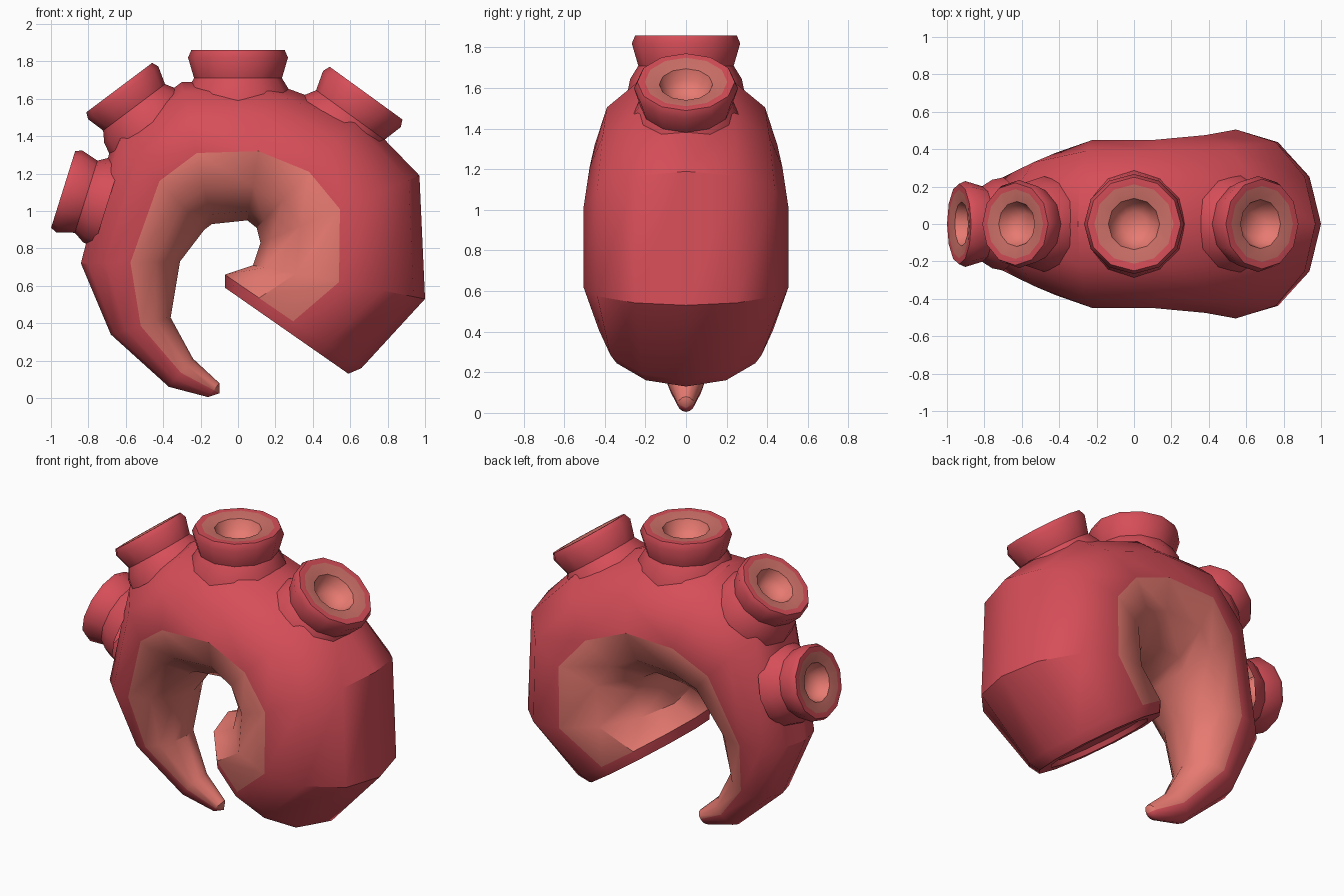
import bpy, bmesh, math
from mathutils import Vector

if "Cube" in bpy.data.objects:
    bpy.data.objects.remove(bpy.data.objects["Cube"])


def material(name, rgb):
    m = bpy.data.materials.new(name)
    m.diffuse_color = (*rgb, 1)
    m.use_nodes = True
    m.node_tree.nodes["Principled BSDF"].inputs["Base Color"].default_value = m.diffuse_color
    return m


RED = material("red skin", (0.67, 0.075, 0.098))
SALMON = material("salmon underside", (0.80, 0.195, 0.165))
ROSE = material("dusky rose rim", (0.61, 0.162, 0.138))
N = 12


def finish(bm, name, mats, angle):
    bmesh.ops.recalc_face_normals(bm, faces=bm.faces[:])
    me = bpy.data.meshes.new(name)
    bm.to_mesh(me)
    bm.free()
    ob = bpy.data.objects.new(name, me)
    bpy.context.collection.objects.link(ob)
    for m in mats:
        me.materials.append(m)
    bpy.ops.object.select_all(action='DESELECT')
    ob.select_set(True)
    bpy.context.view_layer.objects.active = ob
    bpy.ops.object.shade_smooth_by_angle(angle=math.radians(angle))
    return ob


def bridge(bm, a, b, mat_rule):
    for i in range(N):
        j = (i + 1) % N
        f = bm.faces.new((a[i], a[j], b[j], b[i]))
        f.material_index = mat_rule(i)


# Tentacle: elliptical sections (outer x, z, inner x, z, half width)
SECTIONS = [
    (0.59, 0.13, -0.07, 0.59, 0.395),
    (0.66, 0.16, -0.07, 0.66, 0.43),
    (1.00, 0.53, 0.08, 0.71, 0.505),
    (0.97, 1.19, 0.12, 0.83, 0.505),
    (0.66, 1.51, 0.10, 0.91, 0.475),
    (0.17, 1.69, 0.05, 0.95, 0.45),
    (-0.30, 1.69, -0.14, 0.93, 0.45),
    (-0.66, 1.42, -0.18, 0.90, 0.38),
    (-0.84, 0.72, -0.31, 0.73, 0.285),
    (-0.68, 0.34, -0.36, 0.43, 0.19),
    (-0.37, 0.06, -0.24, 0.21, 0.085),
    (-0.16, 0.005, -0.10, 0.08, 0.04),
]
bm = bmesh.new()
rings = []
for ox, oz, ix, iz, w in SECTIONS:
    o, i = Vector((ox, 0, oz)), Vector((ix, 0, iz))
    c, h = (o + i) / 2, (o - i) / 2
    rings.append([bm.verts.new(c + h * math.cos(math.tau * k / N)
                               + Vector((0, w * math.sin(math.tau * k / N), 0)))
                  for k in range(N)])
for s in range(len(rings) - 1):
    # the inner half of each section is the pale underside
    bridge(bm, rings[s], rings[s + 1],
           lambda k, s=s: 1 if s > 0 and 3 <= k < 9 else 0)
# rounded tip
tip = bm.verts.new((-0.10, 0, 0.025))
for k in range(N):
    f = bm.faces.new((rings[-1][k], rings[-1][(k + 1) % N], tip))
    f.material_index = 1 if 3 <= k < 9 else 0
# cut end with a shallow recess
cap = bm.faces.new(rings[0])
bmesh.ops.recalc_face_normals(bm, faces=bm.faces[:])
bmesh.ops.inset_region(bm, faces=[cap], thickness=0.08, depth=0)
bmesh.ops.inset_region(bm, faces=[cap], thickness=0.01, depth=-0.03)
finish(bm, "tentacle", [RED, SALMON], 35)

# Suckers: turned profile (radius, height from rim, colour of the band below)
PROFILE = [(0.29, -0.29, 0), (0.275, -0.215, 0), (0.235, -0.15, 0),
           (0.267, -0.04, 0), (0.25, 0.0, 0), (0.212, 0.0, 2),
           (0.137, -0.015, 1), (0.115, -0.07, 1), (0.065, -0.11, 1)]


def sucker(name, x, z, dx, dz, scale):
    axis = Vector((dx, 0, dz)).normalized()
    side, across = Vector((axis.z, 0, -axis.x)), Vector((0, 1, 0))
    centre = Vector((x, 0, z))
    bm = bmesh.new()
    rings = []
    for r, h, _ in PROFILE:
        rings.append([bm.verts.new(centre + axis * h * scale + r * scale * (
            side * math.cos(math.tau * k / N) + across * math.sin(math.tau * k / N)))
            for k in range(N)])
    for s in range(len(rings) - 1):
        bridge(bm, rings[s], rings[s + 1], lambda k, s=s: PROFILE[s][2])
    bm.faces.new(rings[-1]).material_index = 1
    finish(bm, name, [RED, SALMON, ROSE], 40)


sucker("sucker_right", 0.685, 1.63, 0.587, 0.81, 0.96)
sucker("sucker_top", 0.0, 1.86, 0.0, 1.0, 1.0)
sucker("sucker_upper_left", -0.635, 1.66, -0.60, 0.80, 0.88)
sucker("sucker_left", -0.935, 1.115, -0.955, 0.30, 0.86)
